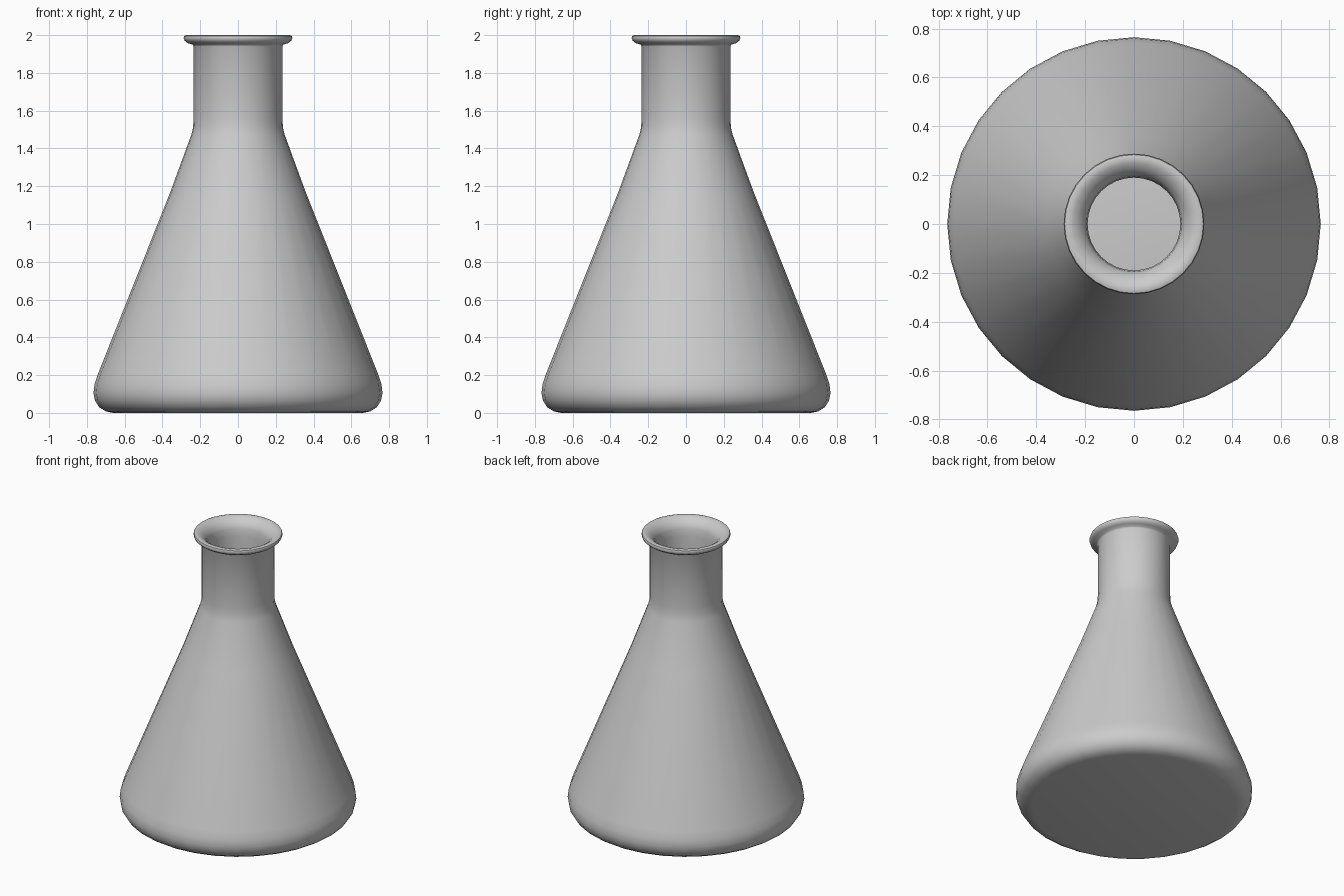
import bpy, bmesh, math

if "Cube" in bpy.data.objects:
    bpy.data.objects.remove(bpy.data.objects["Cube"])

SEGMENTS = 32

def lathe(name, profile):
    """Spin an (r, z) profile that starts and ends on the axis."""
    bm = bmesh.new()
    verts = [bm.verts.new((r, 0, z)) for r, z in profile]
    edges = [bm.edges.new(pair) for pair in zip(verts, verts[1:])]
    bmesh.ops.spin(bm, geom=verts + edges, cent=(0, 0, 0), axis=(0, 0, 1),
                   angle=2 * math.pi, steps=SEGMENTS, use_merge=True)
    bmesh.ops.remove_doubles(bm, verts=bm.verts, dist=1e-5)
    bmesh.ops.recalc_face_normals(bm, faces=bm.faces)
    mesh = bpy.data.meshes.new(name)
    bm.to_mesh(mesh)
    bm.free()
    obj = bpy.data.objects.new(name, mesh)
    bpy.context.collection.objects.link(obj)
    bpy.context.view_layer.objects.active = obj
    obj.select_set(True)
    bpy.ops.object.shade_smooth_by_angle(angle=math.radians(50))
    return obj

# Outer wall: flat base, rounded heel, cone, shoulder and neck
outer = [(0, 0), (0.66, 0), (0.70, 0.008), (0.735, 0.03), (0.757, 0.065),
         (0.765, 0.105), (0.76, 0.15), (0.742, 0.205),
         (0.36, 1.165), (0.248, 1.47), (0.238, 1.51), (0.235, 1.56), (0.235, 1.94)]

# Rolled lip
lip = [(0.24, 1.95), (0.265, 1.957), (0.282, 1.97), (0.288, 1.985), (0.284, 1.996),
       (0.272, 2.0), (0.25, 1.995), (0.225, 1.978), (0.205, 1.955), (0.195, 1.93)]

# Inner wall and slightly domed floor
inner = [(0.19, 1.88), (0.19, 1.55), (0.207, 1.46), (0.32, 1.15), (0.70, 0.20),
         (0.722, 0.11), (0.705, 0.065), (0.66, 0.04), (0.4, 0.05), (0.2, 0.065), (0, 0.07)]

lathe("flask", outer + lip + inner)
